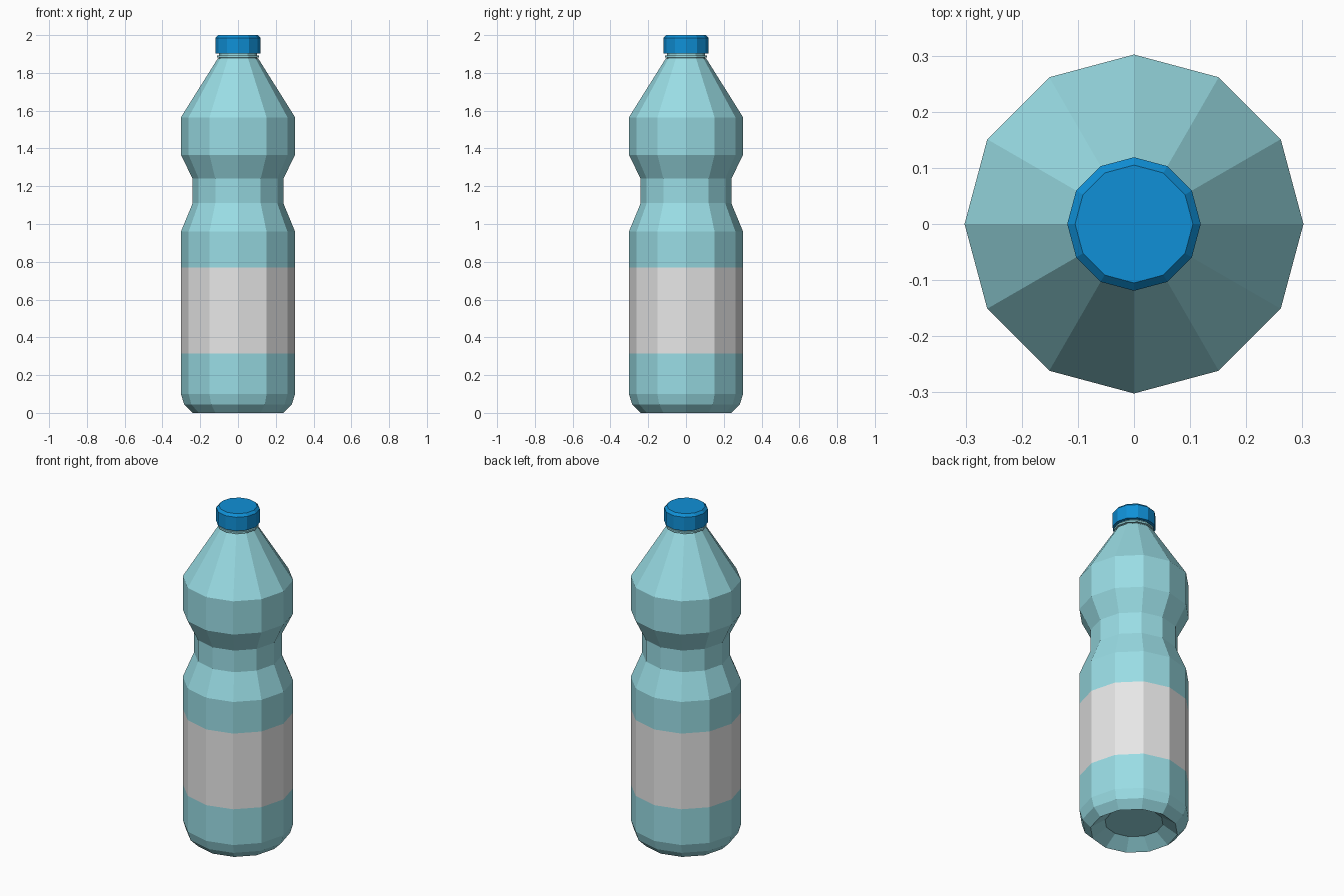
import bpy, bmesh, math

if "Cube" in bpy.data.objects:
    bpy.data.objects.remove(bpy.data.objects["Cube"])

SIDES = 12


def material(name, rgb):
    m = bpy.data.materials.new(name)
    m.diffuse_color = (*rgb, 1)
    m.use_nodes = True
    m.node_tree.nodes["Principled BSDF"].inputs["Base Color"].default_value = m.diffuse_color
    return m


def lathe(name, profile, mats, rule=lambda z: 0):
    """Revolve (radius, z) points, capping both ends; rule picks material by height."""
    bm = bmesh.new()
    rings = []
    for r, z in profile:
        rings.append([bm.verts.new((r * math.cos(2 * math.pi * i / SIDES),
                                    r * math.sin(2 * math.pi * i / SIDES), z))
                      for i in range(SIDES)])
    for a, b in zip(rings, rings[1:]):
        for i in range(SIDES):
            j = (i + 1) % SIDES
            bm.faces.new((a[i], a[j], b[j], b[i]))
    bm.faces.new(rings[0][::-1])
    bm.faces.new(rings[-1])
    bmesh.ops.recalc_face_normals(bm, faces=bm.faces[:])
    for f in bm.faces:
        f.material_index = rule(f.calc_center_median().z)
    me = bpy.data.meshes.new(name)
    bm.to_mesh(me)
    bm.free()
    ob = bpy.data.objects.new(name, me)
    bpy.context.collection.objects.link(ob)
    for m in mats:
        me.materials.append(m)
    return ob


teal = material("pale teal plastic", (0.32, 0.72, 0.78))
grey = material("label off white", (0.8, 0.8, 0.8))
blue = material("cap blue", (0.005, 0.28, 0.68))

# Bottle body with recessed base, label band, pinched grip and neck
body = [(0.16, 0.055), (0.24, 0.0), (0.285, 0.045), (0.302, 0.10),
        (0.302, 0.315), (0.302, 0.77), (0.302, 0.96), (0.24, 1.11),
        (0.24, 1.24), (0.302, 1.365), (0.302, 1.565), (0.108, 1.875),
        (0.1, 1.88), (0.1, 1.92)]
lathe("bottle_body", body, [teal, grey], lambda z: 1 if 0.32 < z < 0.76 else 0)

# Thin collar ring under the cap
lathe("neck_ring", [(0.09, 1.882), (0.112, 1.882), (0.112, 1.892), (0.09, 1.892)], [teal])

# Screw cap with bevelled top edge
lathe("cap", [(0.119, 1.903), (0.119, 1.985), (0.105, 2.0)], [blue])
